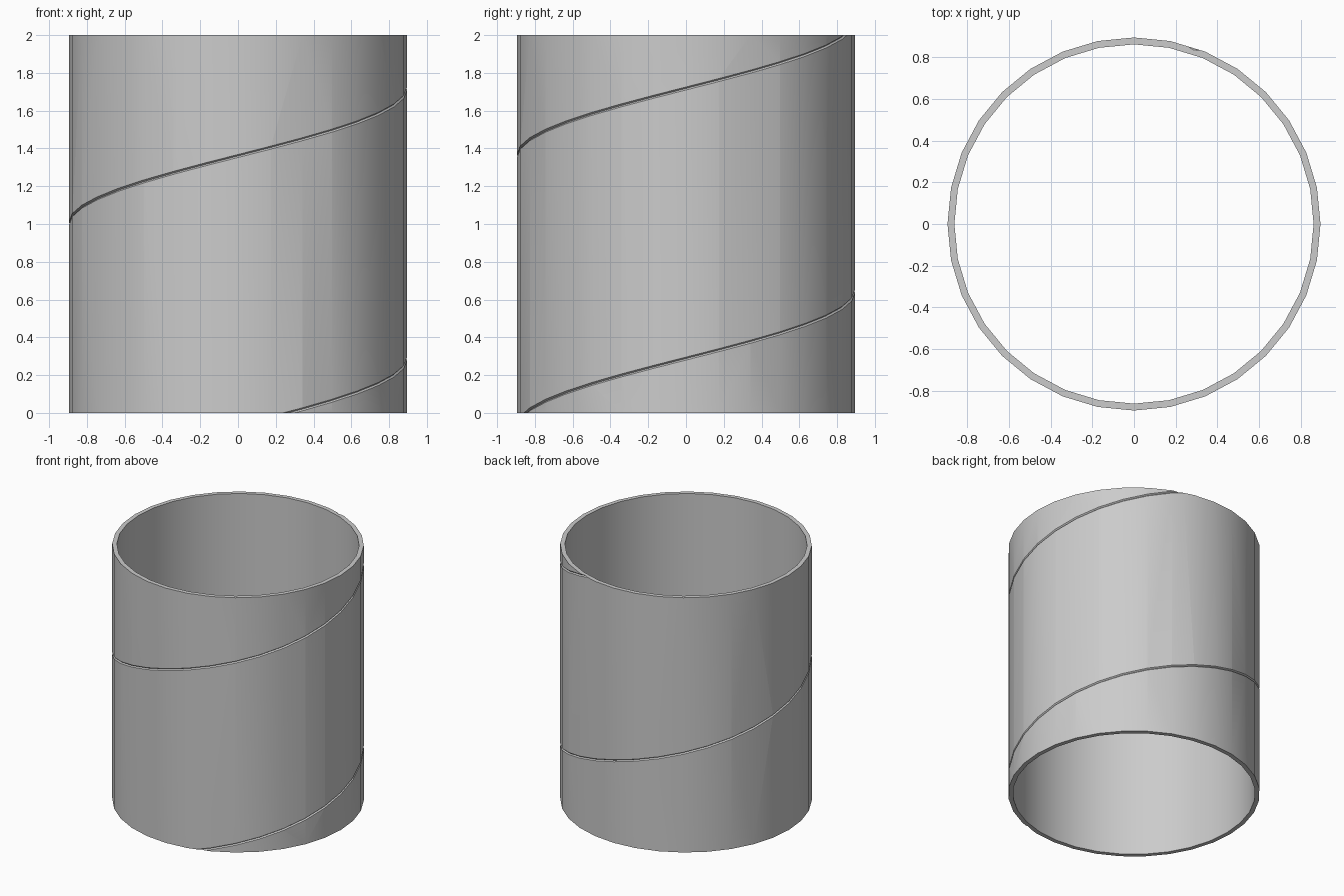
import bpy, bmesh
from math import pi, cos, sin, radians

cube = bpy.data.objects.get("Cube")
if cube:
    bpy.data.objects.remove(cube, do_unlink=True)

SIDES = 32
OUTER, INNER, HEIGHT = 0.895, 0.862, 2.0
PITCH = 1.43            # rise of the seam per turn
FRONT_Z = -0.07         # seam height at the middle of the front
DEPTH, HALF = 0.009, 0.008

grey = bpy.data.materials.new("card grey")
grey.use_nodes = True
colour = (0.6, 0.6, 0.6, 1)
grey.diffuse_color = colour
grey.node_tree.nodes["Principled BSDF"].inputs["Base Color"].default_value = colour


def make_object(name, bm):
    bmesh.ops.recalc_face_normals(bm, faces=bm.faces)
    mesh = bpy.data.meshes.new(name)
    bm.to_mesh(mesh)
    bm.free()
    mesh.materials.append(grey)
    obj = bpy.data.objects.new(name, mesh)
    bpy.context.collection.objects.link(obj)
    return obj


def sweep(bm, rings, closed):
    """Skin a list of vertex rings, joined end to end or capped."""
    n = len(rings[0])
    for i in range(len(rings) - (not closed)):
        a, b = rings[i], rings[(i + 1) % len(rings)]
        for j in range(n):
            k = (j + 1) % n
            bm.faces.new((a[j], a[k], b[k], b[j]))
    if not closed:
        bm.faces.new(rings[0])
        bm.faces.new(rings[-1])


def section(bm, angle, profile):
    return [bm.verts.new((r * cos(angle), r * sin(angle), z)) for r, z in profile]


# Open tube
bm = bmesh.new()
wall = [(INNER, 0), (OUTER, 0), (OUTER, HEIGHT), (INNER, HEIGHT)]
sweep(bm, [section(bm, 2 * pi * i / SIDES, wall) for i in range(SIDES)], True)
tube = make_object("tube", bm)

# V-shaped spiral cutter, following the facets of the tube
bm = bmesh.new()
rings = []
for i in range(-4, 52):
    z = FRONT_Z + PITCH * i / SIDES
    vee = [(OUTER - DEPTH, z), (OUTER + DEPTH, z - 2 * HALF), (OUTER + DEPTH, z + 2 * HALF)]
    rings.append(section(bm, -pi / 2 + 2 * pi * i / SIDES, vee))
sweep(bm, rings, False)
cutter = make_object("seam_cutter", bm)
cutter.hide_render = True

# Cut the spiral seam, then drop the cutter
cut = tube.modifiers.new("spiral seam", 'BOOLEAN')
cut.operation = 'DIFFERENCE'
cut.solver = 'EXACT'
cut.object = cutter
bpy.context.view_layer.objects.active = tube
tube.select_set(True)
bpy.ops.object.modifier_apply(modifier=cut.name)
bpy.data.objects.remove(cutter, do_unlink=True)

bpy.ops.object.shade_smooth_by_angle(angle=radians(30))
